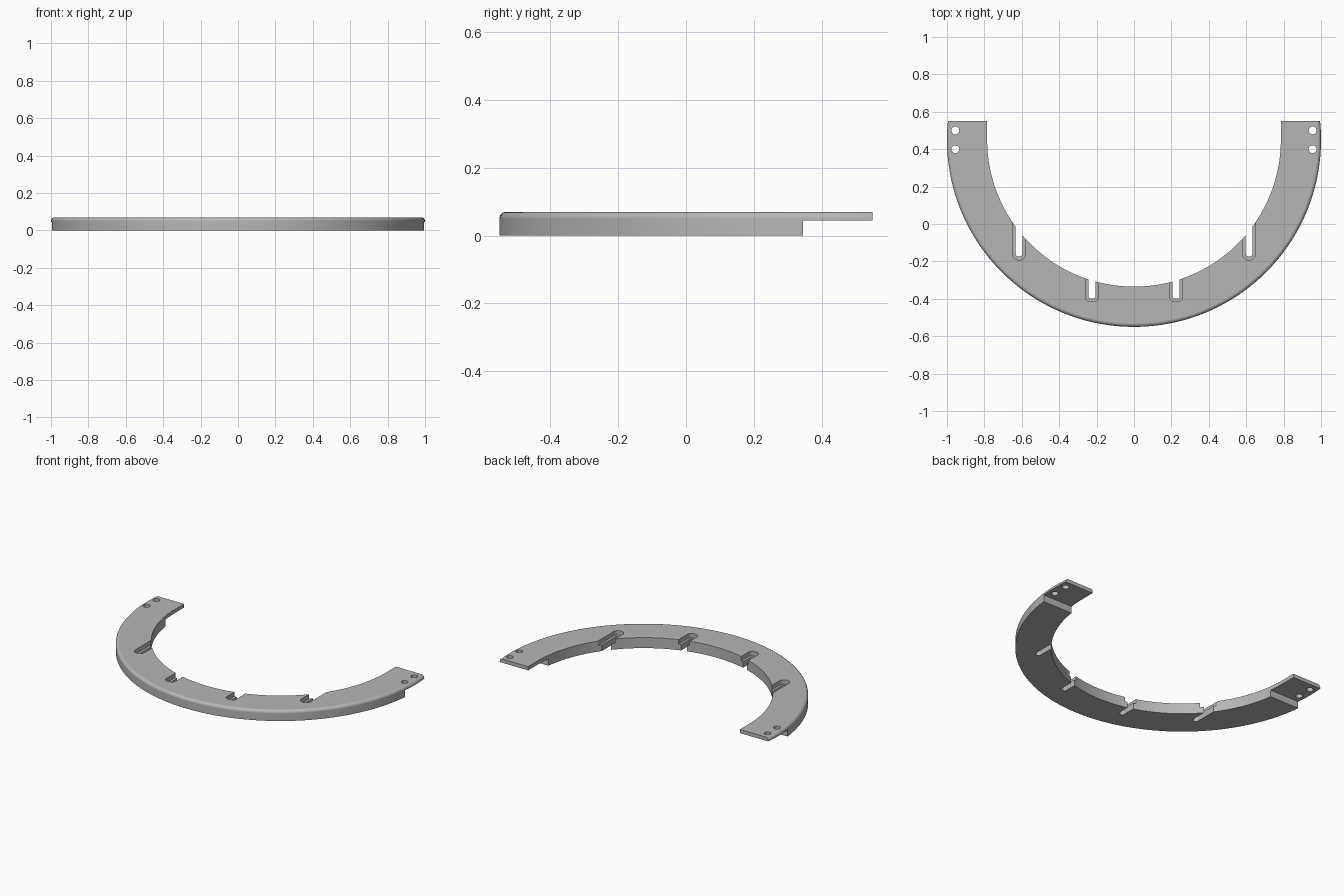
import bpy, bmesh, math

if "Cube" in bpy.data.objects:
    bpy.data.objects.remove(bpy.data.objects["Cube"], do_unlink=True)

CENTRE_Y, OUTER, INNER = 0.45, 1.0, 0.785
TOP, LAP_Z, LAP_Y, END_Y = 0.07, 0.045, 0.345, 0.55
FILLET, SLOT_FLOOR = 0.02, 0.04

grey = bpy.data.materials.new("plain grey")
grey.use_nodes = True
colour = (0.47, 0.47, 0.47, 1)
grey.diffuse_color = colour
grey.node_tree.nodes["Principled BSDF"].inputs["Base Color"].default_value = colour


def make_object(name, bm):
    bmesh.ops.recalc_face_normals(bm, faces=bm.faces)
    mesh = bpy.data.meshes.new(name)
    bm.to_mesh(mesh)
    bm.free()
    mesh.materials.append(grey)
    obj = bpy.data.objects.new(name, mesh)
    bpy.context.collection.objects.link(obj)
    return obj


def prism(name, outline, z0, z1):
    bm = bmesh.new()
    face = bm.faces.new([bm.verts.new((x, y, z0)) for x, y in outline])
    ext = bmesh.ops.extrude_face_region(bm, geom=[face])
    verts = [v for v in ext["geom"] if isinstance(v, bmesh.types.BMVert)]
    bmesh.ops.translate(bm, verts=verts, vec=(0, 0, z1 - z0))
    return make_object(name, bm)


def arc(cx, cy, r, start, end, n):
    angles = [math.radians(start + (end - start) * i / n) for i in range(n + 1)]
    return [(cx + r * math.cos(a), cy + r * math.sin(a)) for a in angles]


def box(name, y0, y1, z0, z1):
    return prism(name, [(-2, y0), (2, y0), (2, y1), (-2, y1)], z0, z1)


def slot(name, x, bottom, half, corner, z0, z1):
    # U-shaped outline, open towards the middle of the ring
    y = bottom + corner
    inset = half - corner
    left = arc(x - inset, y, corner, 180, 270, 8)
    right = arc(x + inset, y, corner, 270, 360, 8)
    if inset < 0.001:
        right = right[1:]
    outline = left + right + [(x + half, y + 0.3), (x - half, y + 0.3)]
    return prism(name, outline, z0, z1)


# Half ring: sweep the section with its rounded outer top edge
bm = bmesh.new()
rim = arc(OUTER - FILLET, TOP - FILLET, FILLET, 0, 90, 6)
rings = []
STEPS = 120
for i in range(STEPS + 1):
    a = math.radians(172 + 196 * i / STEPS)
    c, s = math.cos(a), math.sin(a)
    inner = INNER / abs(c) if s > 0 else INNER
    section = [(inner, 0), (OUTER, 0)] + rim + [(inner, TOP)]
    rings.append([bm.verts.new((r * c, CENTRE_Y + r * s, z)) for r, z in section])
for a, b in zip(rings, rings[1:]):
    for j in range(len(a)):
        k = (j + 1) % len(a)
        bm.faces.new((a[j], a[k], b[k], b[j]))
bm.faces.new(rings[0])
bm.faces.new(rings[-1])
ring = make_object("half_ring", bm)

# Cutters: square ends, underside laps, stepped slots and screw holes
cutters = [box("end_cutter", END_Y, 1, -1, 1), box("lap_cutter", LAP_Y, 1, -1, LAP_Z)]
for side in (-1, 1):
    for x, bottom, corner in ((0.225, -0.415, 0.024), (0.615, -0.193, 0.035)):
        half = 0.034
        cutters.append(slot("slot_recess_cutter", side * x, bottom, half,
                            min(corner, half), SLOT_FLOOR, 1))
        cutters.append(slot("slot_cutter", side * x, bottom + 0.018, 0.018,
                            min(corner - 0.016, 0.018), -1, 1))
    for y in (0.40, 0.50):
        cutters.append(prism("hole_cutter", arc(side * 0.955, y, 0.021, 0, 348.75, 31), -1, 1))

bpy.context.view_layer.objects.active = ring
for cutter in cutters:
    cutter.hide_render = True
    cut = ring.modifiers.new("cut", "BOOLEAN")
    cut.operation = "DIFFERENCE"
    cut.solver = "EXACT"
    cut.object = cutter
    bpy.ops.object.modifier_apply(modifier=cut.name)
    bpy.data.objects.remove(cutter, do_unlink=True)

# Smooth curves with crisp edges
bpy.ops.object.select_all(action="DESELECT")
ring.select_set(True)
bpy.ops.object.shade_smooth_by_angle(angle=math.radians(30))
weighted = ring.modifiers.new("even shading", "WEIGHTED_NORMAL")
weighted.keep_sharp = True
